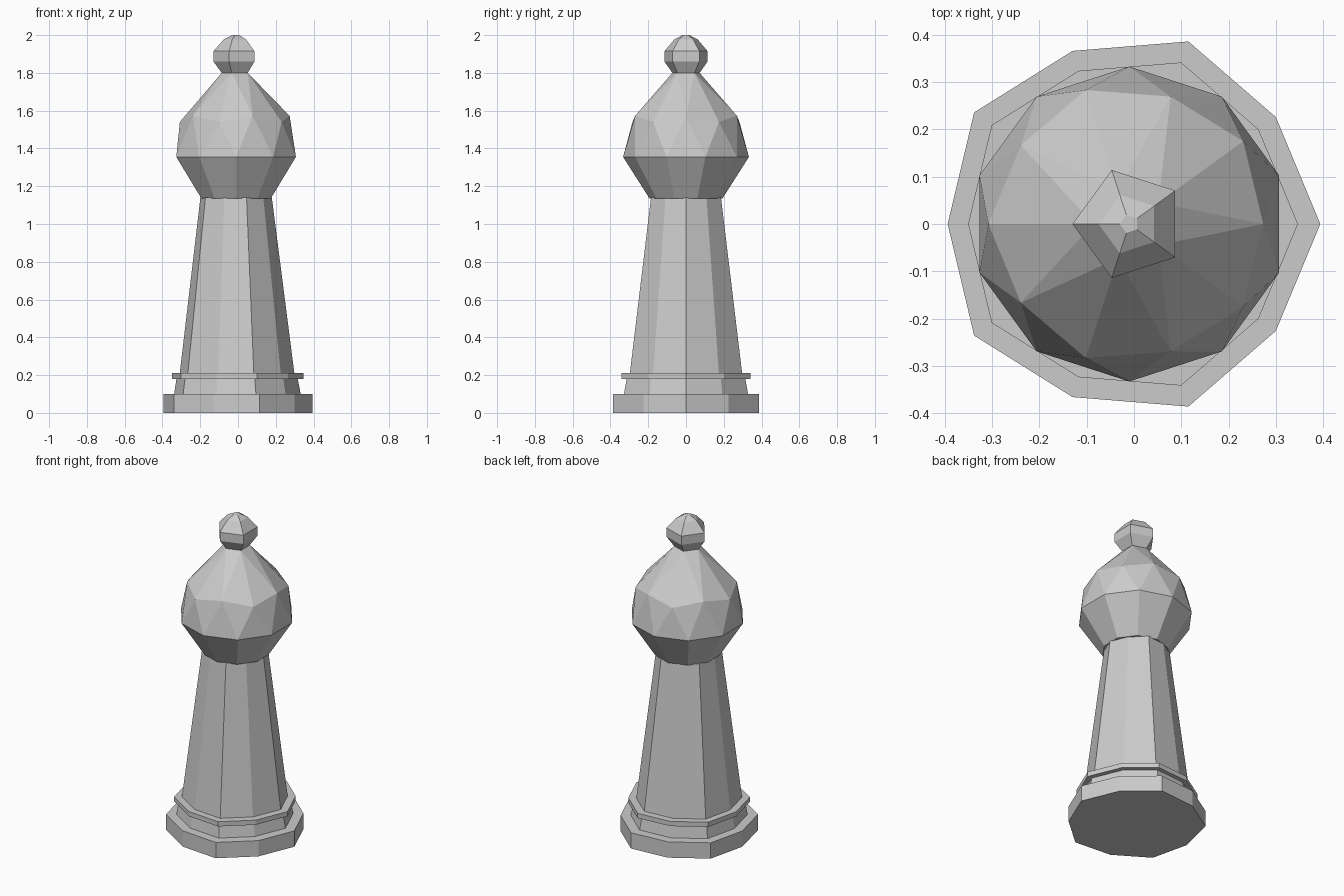
import bpy, bmesh
from math import sin, cos, radians

if "Cube" in bpy.data.objects:
    bpy.data.objects.remove(bpy.data.objects["Cube"])

# Uneven ten-sided outline shared by the base, plinth, collar and shaft
HALF = [(0.394, 0), (0.30, 0.226), (0.115, 0.386), (-0.13, 0.366), (-0.338, 0.236), (-0.394, 0)]
OUTLINE = HALF + [(x, -y) for x, y in HALF[-2:0:-1]]
CX = -0.01  # axis of the head and knob


def finish(bm, name):
    bmesh.ops.recalc_face_normals(bm, faces=bm.faces)
    me = bpy.data.meshes.new(name)
    bm.to_mesh(me)
    bm.free()
    ob = bpy.data.objects.new(name, me)
    bpy.context.collection.objects.link(ob)
    return ob


def loft(name, rings):
    bm = bmesh.new()
    loops = [[bm.verts.new(p) for p in ring] for ring in rings]
    for a, b in zip(loops, loops[1:]):
        n = len(a)
        for i in range(n):
            j = (i + 1) % n
            bm.faces.new((a[i], a[j], b[j], b[i]))
    bm.faces.new(loops[0][::-1])
    bm.faces.new(loops[-1])
    return finish(bm, name)


def outline(s, z, dx=0.0):
    return [(x * s + dx, y * s, z) for x, y in OUTLINE]


def circle(n, r, z, start):
    angles = [radians(start + 360 * i / n) for i in range(n)]
    return [(CX + r * cos(a), r * sin(a), z) for a in angles]


# Stepped foot and tapering shaft
loft("base", [outline(1, 0), outline(1, 0.1)])
loft("plinth", [outline(0.85, 0.1, -0.003), outline(0.815, 0.18, -0.005)])
loft("collar", [outline(0.885, 0.18, -0.002), outline(0.885, 0.21, -0.002)])
loft("shaft", [outline(0.77, 0.21, -0.005), outline(0.48, 1.14, CX)])

# Flared underside of the head
loft("head_lower", [circle(10, 0.193, 1.135, 18), circle(10, 0.333, 1.355, 18)])

# Faceted upper head: half icosphere drawn up to a narrow neck
bm = bmesh.new()
bmesh.ops.create_icosphere(bm, subdivisions=2, radius=1)
bmesh.ops.delete(bm, geom=[v for v in bm.verts if v.co.z < -0.1 or v.co.z > 0.95], context='VERTS')
for v in bm.verts:
    top = v.co.z > 0.7
    k = 0.076 / v.co.xy.length if top else 0.333
    z = 1.80 if top else 1.355 + 0.414 * v.co.z
    v.co = (CX - v.co.x * k, -v.co.y * k, z)
bmesh.ops.holes_fill(bm, edges=[e for e in bm.edges if e.is_boundary])
finish(bm, "head_upper")

# Five-sided knob
KNOB = [(0.076, 1.80), (0.12, 1.86), (0.12, 1.915), (0.065, 1.977), (0.02, 2.0)]
loft("knob", [circle(5, r, z, 36) for r, z in KNOB])
